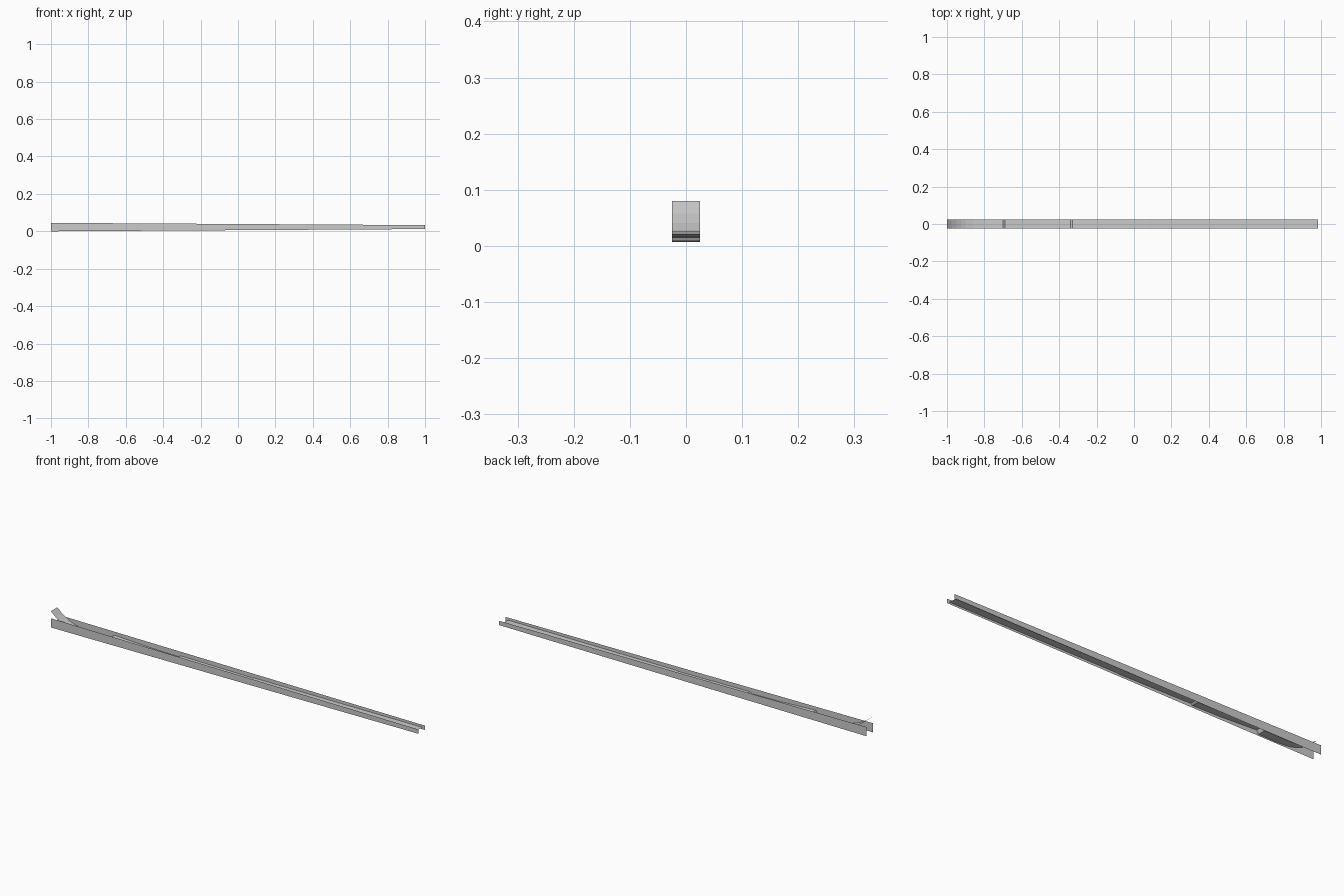
import bpy

if "Cube" in bpy.data.objects:
    bpy.data.objects.remove(bpy.data.objects["Cube"])


def make_sheet(name, verts, faces):
    mesh = bpy.data.meshes.new(name)
    mesh.from_pydata(verts, [], faces)
    mesh.update()
    obj = bpy.data.objects.new(name, mesh)
    bpy.context.collection.objects.link(obj)
    return obj


HALF_WIDTH = 0.025

# Two thin tapering side walls
wall_outline = [(-1, 0.0), (1, 0.012), (1, 0.033), (-1, 0.045)]
for name, y in (("front_wall", -HALF_WIDTH), ("back_wall", HALF_WIDTH)):
    order = (0, 1, 2, 3) if y < 0 else (3, 2, 1, 0)
    make_sheet(name, [(x, y, z) for x, z in wall_outline], [order])

# Thin floor: upturned lip at the left end, shallow steps along the run
profile = [(-1, 0.08), (-0.975, 0.058), (-0.95, 0.041), (-0.925, 0.028),
           (-0.9, 0.019), (-0.86, 0.011), (-0.8, 0.007), (-0.7, 0.009),
           (-0.69, 0.026), (-0.5, 0.017), (-0.34, 0.014), (-0.33, 0.021),
           (0.06, 0.017), (0.07, 0.019), (0.985, 0.021)]
verts = [(x, y, z) for x, z in profile for y in (-HALF_WIDTH, HALF_WIDTH)]
faces = [(2 * i, 2 * i + 2, 2 * i + 3, 2 * i + 1) for i in range(len(profile) - 1)]
make_sheet("channel_floor", verts, faces)
